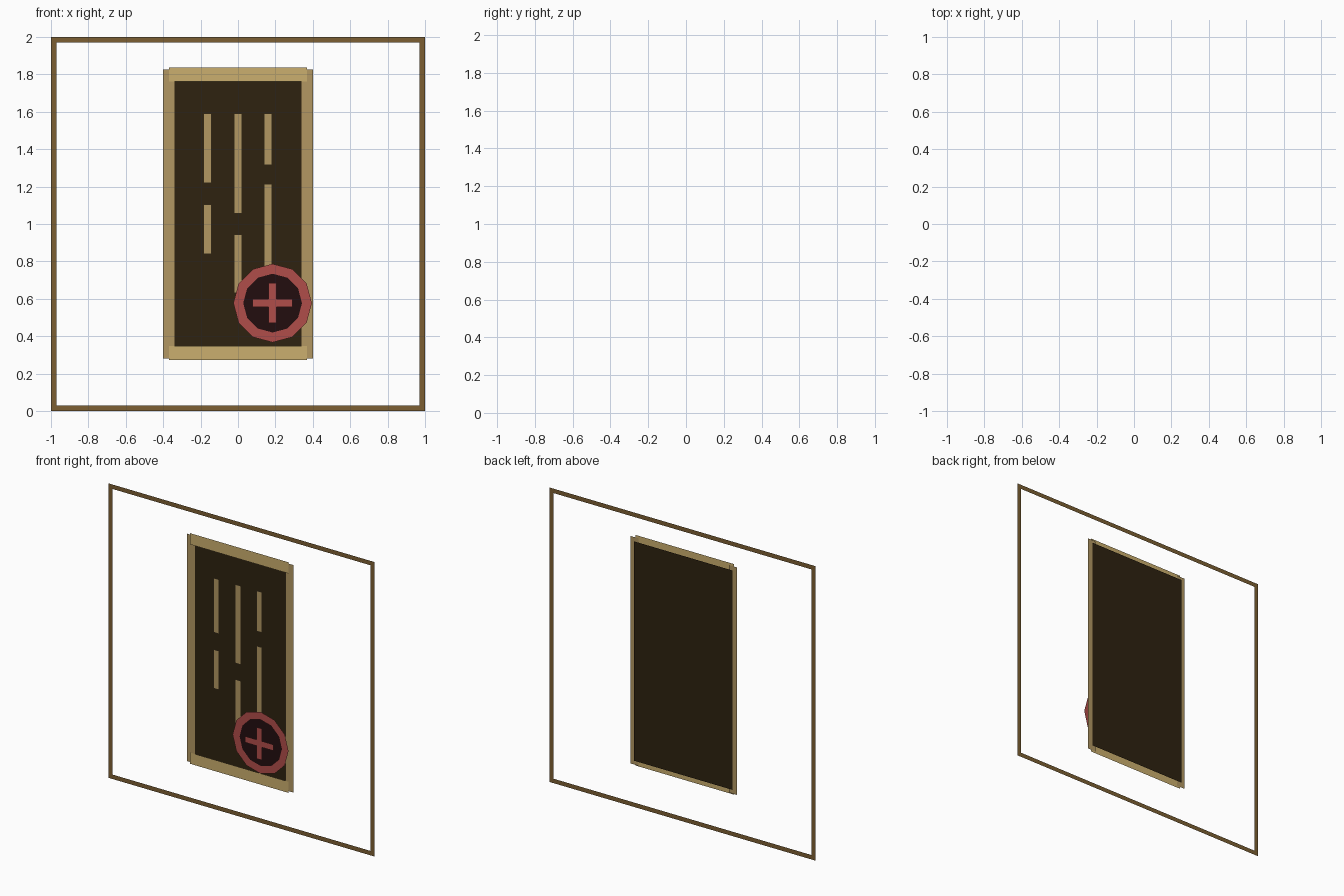
import bpy
import bmesh
import math

cube = bpy.data.objects.get("Cube")
if cube:
    bpy.data.objects.remove(cube, do_unlink=True)


def material(name, srgb):
    # Convert display colour to linear
    rgb = [((c / 255 + 0.055) / 1.055) ** 2.4 for c in srgb]
    mat = bpy.data.materials.new(name)
    mat.use_nodes = True
    mat.diffuse_color = (*rgb, 1)
    mat.node_tree.nodes["Principled BSDF"].inputs["Base Color"].default_value = (*rgb, 1)
    return mat


bronze = material("bronze", (124, 95, 50))
tan = material("tan", (178, 151, 98))
pale_gold = material("pale_gold", (203, 175, 110))
dark_brown = material("dark_brown", (46, 34, 16))
red = material("red", (176, 77, 74))
dark_maroon = material("dark_maroon", (34, 13, 15))


def sheet(name, y, mat, loops):
    """Flat upright sheet; one loop is filled, two loops make a band."""
    bm = bmesh.new()
    rings = [[bm.verts.new((x, y, z)) for x, z in loop] for loop in loops]
    if len(rings) == 1:
        bm.faces.new(rings[0])
    else:
        outer, inner = rings
        n = len(outer)
        for i in range(n):
            j = (i + 1) % n
            bm.faces.new((outer[i], outer[j], inner[j], inner[i]))
    mesh = bpy.data.meshes.new(name)
    bm.to_mesh(mesh)
    bm.free()
    mesh.materials.append(mat)
    obj = bpy.data.objects.new(name, mesh)
    bpy.context.collection.objects.link(obj)
    return obj


def rect(x0, x1, z0, z1):
    return [(x0, z0), (x1, z0), (x1, z1), (x0, z1)]


def circle(cx, cz, radius, sides=12):
    angles = [math.tau * i / sides for i in range(sides)]
    return [(cx + radius * math.cos(a), cz + radius * math.sin(a)) for a in angles]


# Large square outline and the dark panel
sheet("outer_frame", 0.037, bronze, [rect(-1, 1, 0, 2), rect(-0.97, 0.97, 0.03, 1.97)])
sheet("panel", 0.03, dark_brown, [rect(-0.37, 0.37, 0.31, 1.8)])

# Rails around the panel
for side, x in (("right", -0.37), ("left", 0.37)):
    sheet(side + "_rail", 0.022, tan, [rect(x - 0.03, x + 0.03, 0.28, 1.825)])
for level, z in (("bottom", 0.31), ("top", 1.8)):
    sheet(level + "_rail", 0.015, pale_gold, [rect(-0.37, 0.37, z - 0.038, z + 0.038)])

# Broken vertical bars on the panel
columns = {-0.163: ((1.22, 1.59), (0.84, 1.105)),
           0.0: ((1.055, 1.59), (0.63, 0.945)),
           0.16: ((1.315, 1.59), (0.74, 1.215))}
for x, spans in columns.items():
    for low, high in spans:
        sheet("panel_bar", 0.0, tan, [rect(x - 0.021, x + 0.021, low, high)])

# Round badge with a plus sign
cx, cz = 0.185, 0.577
sheet("badge_disc", -0.015, dark_maroon, [circle(cx, cz, 0.185)])
sheet("badge_ring", -0.022, red, [circle(cx, cz, 0.21), circle(cx, cz, 0.157)])
long, half = 0.107, 0.021
sheet("plus_upright", -0.037, red, [rect(cx - half, cx + half, cz - long, cz + long)])
sheet("plus_crossbar", -0.035, red, [rect(cx - long, cx + long, cz - half, cz + half)])
